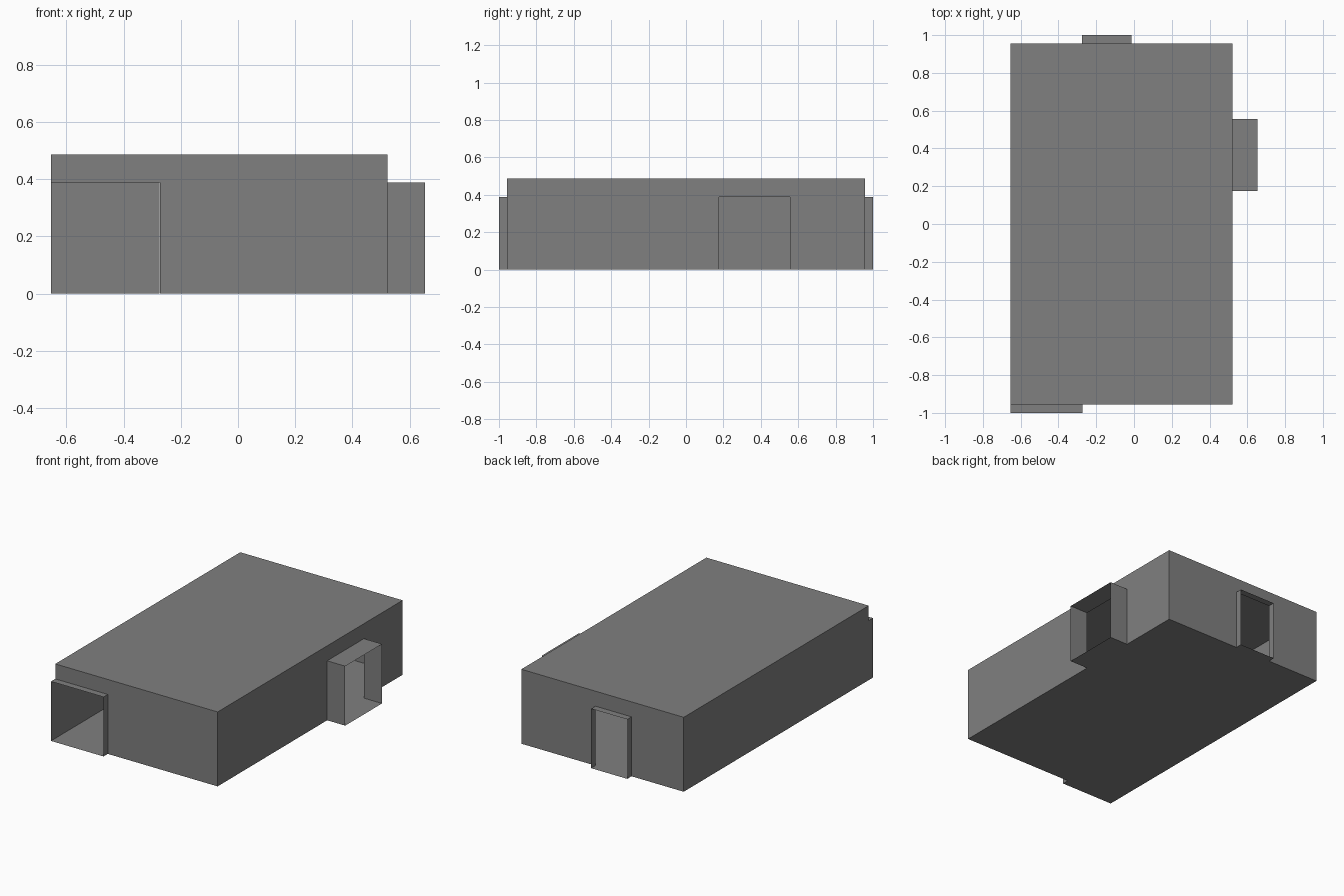
import bpy
import bmesh
from mathutils import Vector

if "Cube" in bpy.data.objects:
    bpy.data.objects.remove(bpy.data.objects["Cube"])

X0, X1, Y0, Y1 = -0.653, 0.522, -0.956, 0.956   # room footprint
ROOM_H, DOOR_H = 0.487, 0.389
UP = Vector((0, 0, 1))

# Dark grey for every part
grey = bpy.data.materials.new("dark_grey")
grey.diffuse_color = (0.214, 0.214, 0.214, 1)
grey.use_nodes = True
grey.node_tree.nodes["Principled BSDF"].inputs["Base Color"].default_value = grey.diffuse_color


def add_object(name, faces):
    """Make one thin-surface object from a list of polygons."""
    bm = bmesh.new()
    for pts in faces:
        bm.faces.new([bm.verts.new(p) for p in pts])
    bmesh.ops.remove_doubles(bm, verts=bm.verts, dist=1e-5)
    mesh = bpy.data.meshes.new(name)
    bm.to_mesh(mesh)
    bm.free()
    mesh.materials.append(grey)
    obj = bpy.data.objects.new(name, mesh)
    bpy.context.collection.objects.link(obj)


def wall(a, b, door=None):
    """Wall from floor corner a to b, with an optional doorway cut from the floor up."""
    pts = [a]
    if door:
        d0, d1 = door
        pts += [d0, d0 + UP * DOOR_H, d1 + UP * DOOR_H, d1]
        if (d0 - a).length < 1e-5:      # doorway flush with the corner
            pts = pts[2:]
    return pts + [b, b + UP * ROOM_H, a + UP * ROOM_H]


def porch(d0, d1, out):
    """Open-ended square sleeve pushed outward from a doorway."""
    ring = [d0, d0 + UP * DOOR_H, d1 + UP * DOOR_H, d1]
    return [[p, q, q + out, p + out] for p, q in zip(ring, ring[1:] + ring[:1])]


# Floor corners, anticlockwise from front left
c = [Vector(p) for p in ((X0, Y0, 0), (X1, Y0, 0), (X1, Y1, 0), (X0, Y1, 0))]

# Doorways: floor points left to right seen from outside, and porch depth
doors = {
    "front": (Vector((X0, Y0, 0)), Vector((-0.273, Y0, 0)), Vector((0, -1 - Y0, 0))),
    "right": (Vector((X1, 0.176, 0)), Vector((X1, 0.556, 0)), Vector((0.653 - X1, 0, 0))),
    "back": (Vector((-0.014, Y1, 0)), Vector((-0.275, Y1, 0)), Vector((0, 1 - Y1, 0))),
}

# Room parts
for i, side in enumerate(("front", "right", "back", "left")):
    door = doors[side][:2] if side in doors else None
    add_object(side + "_wall", [wall(c[i], c[(i + 1) % 4], door)])
add_object("floor", [c[::-1]])
add_object("roof", [[p + UP * ROOM_H for p in c]])

# Porches
for side, (d0, d1, out) in doors.items():
    add_object(side + "_doorway", porch(d0, d1, out))
